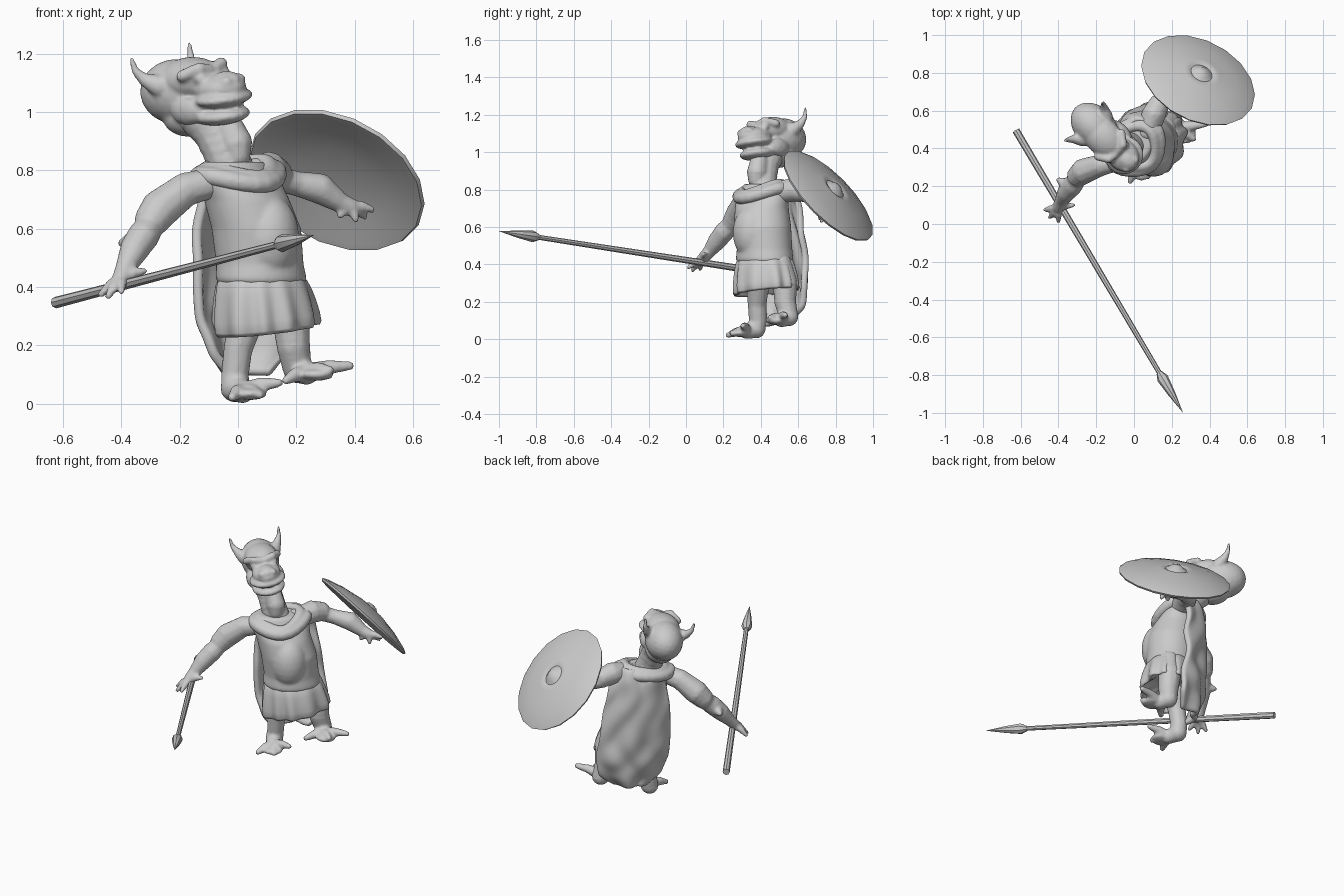
import bpy, bmesh, math
from mathutils import Matrix, Vector

cube = bpy.data.objects.get("Cube")
if cube:
    bpy.data.objects.remove(cube, do_unlink=True)

grey = bpy.data.materials.new("plain_grey")
grey.use_nodes = True
grey.diffuse_color = (0.6, 0.6, 0.6, 1)
grey.node_tree.nodes["Principled BSDF"].inputs["Base Color"].default_value = (0.6, 0.6, 0.6, 1)

YAW = math.radians(42)
LEFT = Vector((math.cos(YAW), math.sin(YAW), 0))
FRONT = Vector((math.sin(YAW), -math.cos(YAW), 0))


def finish(name, bm, angle=180):
    bmesh.ops.recalc_face_normals(bm, faces=bm.faces)
    me = bpy.data.meshes.new(name)
    bm.to_mesh(me)
    bm.free()
    for p in me.polygons:
        p.use_smooth = True
    if angle < 180:
        me.set_sharp_from_angle(angle=math.radians(angle))
    me.materials.append(grey)
    ob = bpy.data.objects.new(name, me)
    bpy.context.collection.objects.link(ob)
    return ob


def fuse(ob, iterations=4):
    """Melt overlapping lumps into one smooth skin."""
    m = ob.modifiers.new("fuse", 'REMESH')
    m.mode = 'VOXEL'
    m.voxel_size = 0.008
    m.use_smooth_shade = True
    s = ob.modifiers.new("soften", 'SMOOTH')
    s.iterations = iterations
    s.factor = 0.5


def blob(bm, centre, radii, space=Matrix()):
    mat = space @ Matrix.Translation(centre) @ Matrix.Diagonal((*radii, 1))
    bmesh.ops.create_icosphere(bm, subdivisions=3 if max(radii) > .08 else 2, radius=1, matrix=mat)


def limb(bm, points, space=Matrix()):
    """Chain of round lumps through (x, y, z, radius) points."""
    for a, b in zip(points, points[1:]):
        a, b = Vector(a), Vector(b)
        gap = (b.xyz - a.xyz).length
        steps = max(2, int(gap / (0.35 * min(a[3], b[3]))))
        for i in range(steps + 1):
            p = a.lerp(b, i / steps)
            blob(bm, p.xyz, (p[3],) * 3, space)


def loft(bm, rings, sides=40, pleat=None):
    """Stack of ovals (x, y, z, half width, half depth) turned to the body."""
    loops = []
    for k, (x, y, z, rl, rf) in enumerate(rings):
        loop = []
        for i in range(sides):
            t = math.tau * i / sides
            s, dz = pleat(k, t) if pleat else (1, 0)
            p = Vector((x, y, z + dz)) + LEFT * rl * s * math.cos(t) + FRONT * rf * s * math.sin(t)
            loop.append(bm.verts.new(p))
        loops.append(loop)
    for a, b in zip(loops, loops[1:]):
        for i in range(sides):
            j = (i + 1) % sides
            bm.faces.new((a[i], a[j], b[j], b[i]))
    bm.faces.new(loops[0])
    bm.faces.new(loops[-1])


def lathe(name, profile, sides, origin, axis, angle):
    """Spin an (r, z) profile about an axis."""
    bm = bmesh.new()
    vs = [bm.verts.new((r, 0, z)) for r, z in profile]
    es = [bm.edges.new(e) for e in zip(vs, vs[1:])]
    bmesh.ops.spin(bm, geom=vs + es, cent=(0, 0, 0), axis=(0, 0, 1),
                   angle=math.tau, steps=sides, use_duplicate=False)
    bmesh.ops.remove_doubles(bm, verts=bm.verts, dist=0.0005)
    bm.transform(Matrix.Translation(origin) @ Vector(axis).to_track_quat('Z', 'Y').to_matrix().to_4x4())
    return finish(name, bm, angle)


# Torso with a soft belly
bm = bmesh.new()
loft(bm, [(.085, .42, .38, .13, .11), (.08, .42, .425, .165, .145), (.075, .42, .48, .156, .142),
          (.063, .41, .6, .158, .148), (.03, .405, .7, .155, .135),
          (.0, .41, .77, .168, .11), (-.015, .41, .83, .115, .09)])
blob(bm, (.105, .355, .57), (.105, .105, .15))
fuse(finish("torso", bm), 10)

# Draped collar, dipping to a knot at the chest
bm = bmesh.new()
for rl, rf, z, r in [(.115, .095, .815, .03), (.15, .11, .795, .034)]:
    ring = []
    for i in range(25):
        t = math.tau * i / 24
        f = max(0, math.sin(t))
        p = Vector((0, .415, z)) + LEFT * rl * math.cos(t) + FRONT * (rf + .03 * f ** 3) * math.sin(t)
        ring.append((p.x, p.y, p.z + .014 * math.cos(t) - .04 * f ** 2, r))
    limb(bm, ring)
limb(bm, [(.06, .31, .775, .03), (.085, .3, .75, .024)])
fuse(finish("collar", bm), 6)

# Pleated skirt
def pleats(k, t):
    deep = (0, .3, .7, 1, 1, .5)[k]
    return (1 + .06 * deep * math.cos(11 * t + math.sin(3 * t)) + .03 * deep * math.sin(5 * t),
            .025 * deep * math.cos(t))

bm = bmesh.new()
loft(bm, [(.075, .42, .45, .145, .125), (.08, .42, .425, .165, .145), (.09, .425, .34, .185, .16),
          (.1, .43, .25, .195, .168), (.1, .43, .245, .175, .145), (.09, .425, .33, .14, .12)], 88, pleats)
finish("skirt", bm).modifiers.new("smooth", 'SUBSURF').levels = 1

# Cape with lumpy folds
SPINE = [(-.035, .51, .84, .13), (-.05, .54, .76, .155), (-.055, .55, .6, .185), (-.045, .555, .42, .2),
         (-.03, .56, .28, .205), (-.005, .55, .17, .18), (-.005, .53, .1, .09)]
bm = bmesh.new()
COLS = 20
rows = []
for k in range(len(SPINE) * 3 - 2):
    a, b = Vector(SPINE[k // 3]), Vector(SPINE[min(k // 3 + 1, len(SPINE) - 1)])
    x, y, z, w = a.lerp(b, k % 3 / 3)
    row = []
    for i in range(COLS + 1):
        u = 2 * i / COLS - 1
        fold = .009 * math.sin(8 * u + 3 * math.sin(11 * z)) + .006 * math.sin(26 * z + 6 * u)
        row.append(bm.verts.new(Vector((x, y, z)) + LEFT * w * u + FRONT * (.075 * u * u + fold)))
    rows.append(row)
for a, b in zip(rows, rows[1:]):
    for i in range(COLS):
        bm.faces.new((a[i], a[i + 1], b[i + 1], b[i]))
cape = finish("cape", bm)
sol = cape.modifiers.new("thickness", 'SOLIDIFY')
sol.thickness = .035
sol.offset = 0
cape.modifiers.new("smooth", 'SUBSURF').levels = 1

# Neck and bulging throat
bm = bmesh.new()
limb(bm, [(-.01, .41, .78, .08), (-.05, .415, .87, .075), (-.08, .425, .93, .075), (-.13, .445, 1, .085)])
limb(bm, [(.0, .375, .855, .045), (-.005, .38, .895, .056), (-.03, .39, .95, .05)])
fuse(finish("neck", bm))

# Head: x is its left, -y its face
HEAD = (Matrix.Translation((-.14, .45, 1.06)) @ Matrix.Rotation(math.radians(45), 4, 'Z')
        @ Matrix.Rotation(math.radians(-10), 4, 'Y'))
bm = bmesh.new()
for centre, radii in [
        ((0, .095, .01), (.108, .145, .113)),     # skull
        ((0, .02, .055), (.096, .13, .075)),      # forehead
        ((0, .05, -.075), (.085, .1, .07)),       # jaw root
        ((0, -.11, .025), (.082, .105, .05)),     # muzzle
        ((0, -.125, -.01), (.105, .1, .032)),     # upper lip
        ((0, -.105, -.07), (.095, .105, .034)),   # lower lip
        ((0, -.05, -.055), (.085, .1, .045)),     # mouth
        ((0, -.15, .05), (.045, .06, .033))]:     # nose
    blob(bm, centre, radii, HEAD)
for s in (-1, 1):
    blob(bm, (s * .075, -.02, -.045), (.035, .075, .05), HEAD)
    blob(bm, (s * .032, -.18, .05), (.022, .024, .02), HEAD)
    blob(bm, (s * .052, -.085, .065), (.028, .026, .022), HEAD)
    # brows
    limb(bm, [(s * .015, -.085, .088, .022), (s * .055, -.08, .1, .022), (s * .09, -.03, .08, .022)], HEAD)
    # ears
    limb(bm, [(s * .085, .09, .045, .04), (s * .115, .125, .07, .024),
              (s * .136, .147, .105, .014), (s * .142, .152, .15, .009)], HEAD)
fuse(finish("head", bm), 4)

# Arms with spread fingers
def hand(bm, palm, tips, r=.018):
    for tip in tips:
        mid = (Vector(palm) + Vector(tip)) / 2 + Vector((0, 0, .008))
        limb(bm, [(*palm, r * 1.3), (*mid, r), (*tip, r * .6)])

bm = bmesh.new()
limb(bm, [(-.1, .33, .755, .055), (-.18, .31, .735, .06), (-.265, .28, .67, .07), (-.295, .255, .63, .062)])
limb(bm, [(-.295, .25, .62, .048), (-.325, .205, .575, .056), (-.355, .17, .53, .052),
          (-.385, .125, .47, .036), (-.4, .09, .43, .033)])
limb(bm, [(-.35, .2, .56, .04), (-.4, .235, .55, .014)])
hand(bm, (-.4, .09, .425), [(-.47, .075, .375), (-.445, .035, .37), (-.4, .015, .385), (-.322, .1, .455)], .02)
fuse(finish("right_arm", bm))

bm = bmesh.new()
limb(bm, [(.07, .49, .785, .062), (.105, .58, .8, .066), (.13, .63, .79, .058)])
limb(bm, [(.13, .64, .775, .045), (.2, .68, .755, .044), (.28, .71, .738, .054),
          (.35, .73, .69, .036), (.385, .74, .675, .032)])
hand(bm, (.385, .74, .672), [(.46, .76, .666), (.435, .775, .642), (.405, .725, .632), (.35, .715, .645)], .02)
fuse(finish("left_arm", bm))

# Legs with broad webbed feet
for name, bones, ball, web, toes in [
        ("right_leg", [(.04, .39, .4, .068), (.03, .385, .3, .065), (0, .38, .19, .052),
                       (-.01, .385, .1, .05), (-.01, .375, .055, .052)],
         (.015, .325, .042), (.04, .285, .034), [(-.02, .225, .022), (.075, .25, .03), (.14, .305, .072)]),
        ("left_leg", [(.16, .5, .4, .068), (.18, .53, .3, .068), (.19, .53, .2, .06),
                      (.2, .545, .14, .054), (.205, .55, .12, .052)],
         (.235, .51, .105), (.27, .48, .1), [(.165, .435, .08), (.315, .45, .115), (.385, .53, .13)])]:
    bm = bmesh.new()
    limb(bm, bones)
    limb(bm, [(*bones[-1][:3], .05), (*ball, .042)])
    blob(bm, web, (.062, .058, .022))
    hand(bm, ball, toes, .026)
    fuse(finish(name, bm))

# Round shield with a low ringed boss
lathe("shield", [(0, .072), (.025, .069), (.045, .054), (.06, .046), (.08, .054), (.1, .051), (.13, .045),
                 (.2, .033), (.298, .004), (.321, -.008), (.314, -.02), (.292, -.016), (.2, .012),
                 (.1, .026), (0, .03)],
      18, (.342, .767, .774), (.35, .67, .66), 40)

# Spear
butt, tip = Vector((-.625, .495, .347)), Vector((.26, -1, .578))
span = (tip - butt).length
lathe("spear_shaft", [(0, 0), (.02, 0), (.013, span - .22), (0, span - .22)], 8, butt, tip - butt, 30)
lathe("spear_head", [(0, span - .25), (.016, span - .25), (.031, span - .215), (.02, span - .12), (0, span)],
      8, butt, tip - butt, 30)
